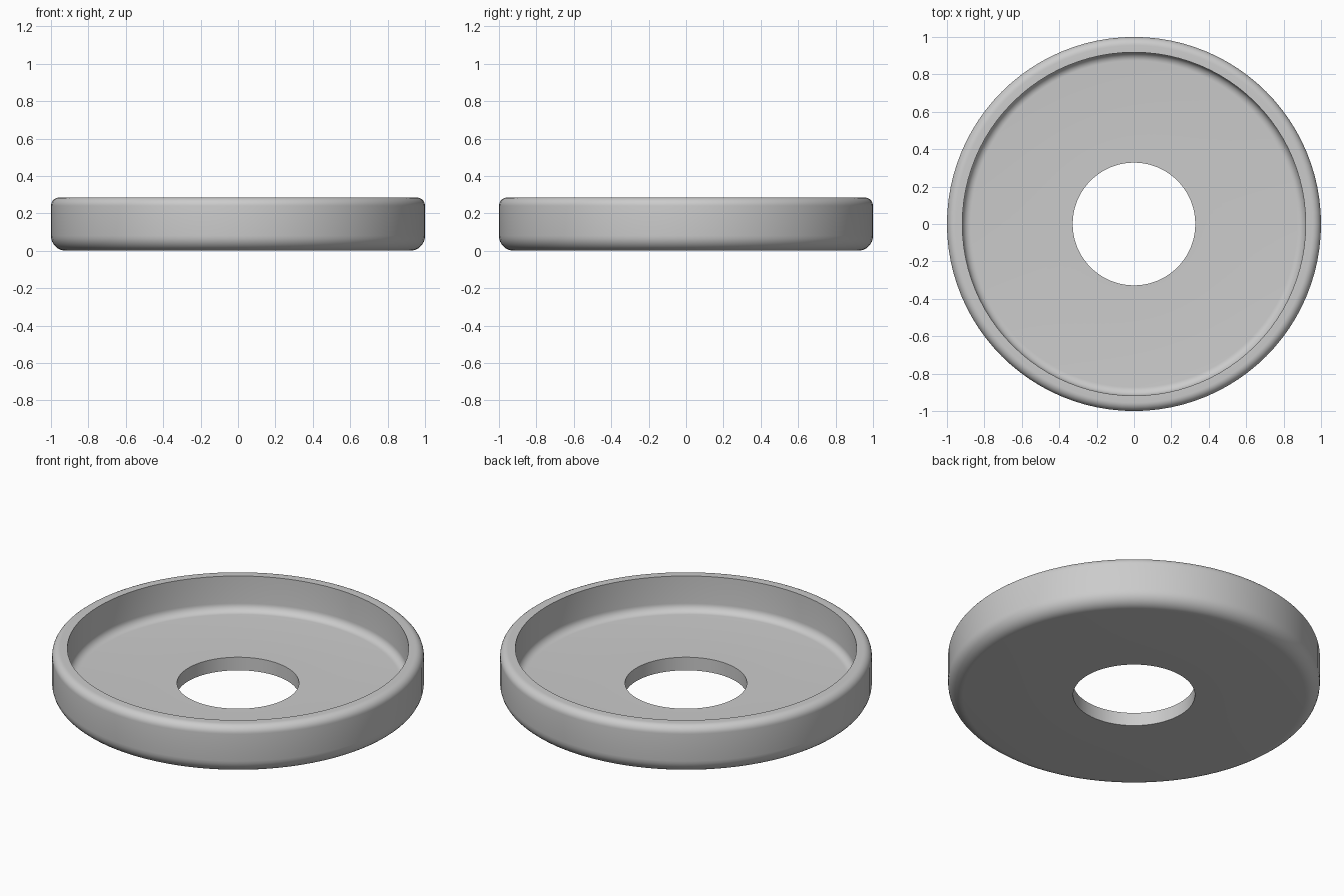
import bpy, bmesh
from math import sin, cos, pi, radians

if "Cube" in bpy.data.objects:
    bpy.data.objects.remove(bpy.data.objects["Cube"], do_unlink=True)

SEGMENTS = 96
HEIGHT, FLOOR = 0.285, 0.078
OUTER, INNER, HOLE = 1.0, 0.918, 0.328


def fillet(cx, cz, radius, start, end, steps=8):
    """Arc points (radius, height) from start to end degrees."""
    angles = [radians(start + (end - start) * i / steps) for i in range(steps + 1)]
    return [(cx + radius * cos(a), cz + radius * sin(a)) for a in angles]


# Wall cross-section: hole, rounded underside, rounded rim, coved inside floor
low, top, cove = 0.08, 0.045, 0.045
profile = [(HOLE, FLOOR), (HOLE, 0)]
profile += fillet(OUTER - low, low, low, -90, 0)
profile += fillet(OUTER - top, HEIGHT - top, top, 0, 90)
profile += [(INNER, HEIGHT)]
profile += fillet(INNER - cove, FLOOR + cove, cove, 0, -90)

# Revolve the closed profile around the vertical axis
bm = bmesh.new()
verts = [bm.verts.new((r, 0, z)) for r, z in profile]
edges = [bm.edges.new((a, b)) for a, b in zip(verts, verts[1:] + verts[:1])]
bmesh.ops.spin(bm, geom=verts + edges, cent=(0, 0, 0), axis=(0, 0, 1),
               angle=2 * pi, steps=SEGMENTS, use_merge=True)
bmesh.ops.remove_doubles(bm, verts=bm.verts, dist=0.0001)
bmesh.ops.recalc_face_normals(bm, faces=bm.faces)
mesh = bpy.data.meshes.new("ring_tray")
bm.to_mesh(mesh)
bm.free()

# Plain grey finish
grey = bpy.data.materials.new("light_grey")
grey.use_nodes = True
color = (0.6, 0.6, 0.6, 1)
grey.diffuse_color = color
grey.node_tree.nodes["Principled BSDF"].inputs["Base Color"].default_value = color
mesh.materials.append(grey)

tray = bpy.data.objects.new("ring_tray", mesh)
bpy.context.collection.objects.link(tray)
bpy.ops.object.select_all(action="DESELECT")
tray.select_set(True)
bpy.context.view_layer.objects.active = tray
bpy.ops.object.shade_smooth_by_angle(angle=radians(40))
